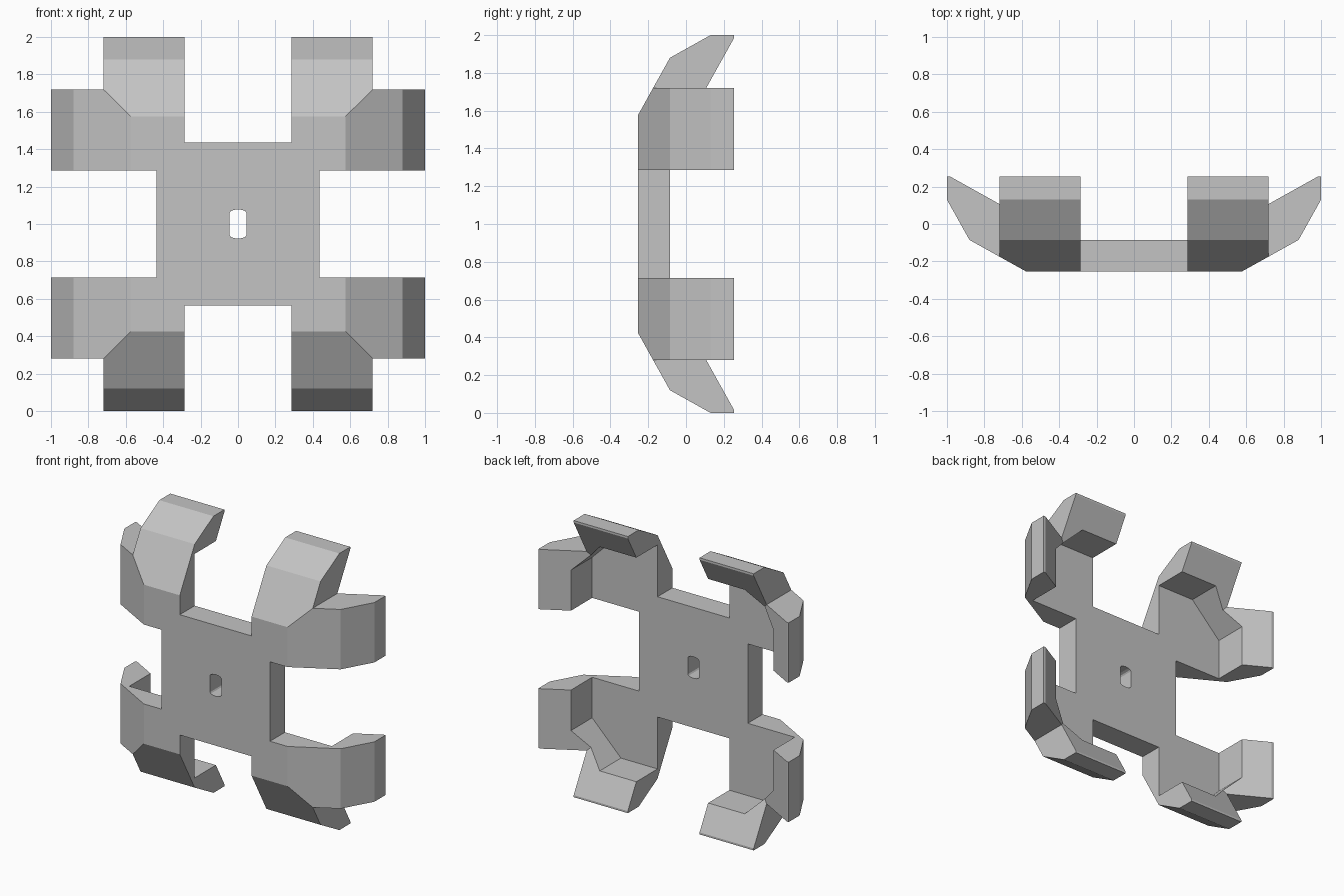
import bpy, bmesh
from math import cos, sin, pi

if "Cube" in bpy.data.objects:
    bpy.data.objects.remove(bpy.data.objects["Cube"])

MID = 1.0  # height of the bracket centre

grey = bpy.data.materials.new("plain_grey")
grey.use_nodes = True
grey.diffuse_color = (0.55, 0.55, 0.55, 1)
grey.node_tree.nodes["Principled BSDF"].inputs["Base Color"].default_value = grey.diffuse_color


def square(half, chamfer=0.0):
    """Square outline, optionally with cut corners."""
    inner = half - chamfer
    if not chamfer:
        return [(half, half), (-half, half), (-half, -half), (half, -half)]
    return [(half, inner), (inner, half), (-inner, half), (-half, inner),
            (-half, -inner), (-inner, -half), (inner, -half), (half, -inner)]


def rect(x0, x1, z0, z1):
    return [(x1, z1), (x0, z1), (x0, z0), (x1, z0)]


def loft(name, sections):
    """Solid through outlines given as (y, points in x and z)."""
    bm = bmesh.new()
    rings = [[bm.verts.new((x, y, z + MID)) for x, z in pts] for y, pts in sections]
    for a, b in zip(rings, rings[1:]):
        n = len(a)
        for i in range(n):
            bm.faces.new((a[i], a[(i + 1) % n], b[(i + 1) % n], b[i]))
    bm.faces.new(rings[0][::-1])
    bm.faces.new(rings[-1])
    bmesh.ops.recalc_face_normals(bm, faces=bm.faces)
    mesh = bpy.data.meshes.new(name)
    bm.to_mesh(mesh)
    bm.free()
    mesh.materials.append(grey)
    obj = bpy.data.objects.new(name, mesh)
    bpy.context.collection.objects.link(obj)
    return obj


def cut(body, cutter):
    """Subtract the cutter from the body and discard it."""
    cutter.hide_render = True
    mod = body.modifiers.new("cut", "BOOLEAN")
    mod.operation = "DIFFERENCE"
    mod.solver = "EXACT"
    mod.object = cutter
    bpy.context.view_layer.objects.active = body
    bpy.ops.object.modifier_apply(modifier=mod.name)
    bpy.data.objects.remove(cutter)


def cut_through(body, outline):
    cut(body, loft("cutter", [(-0.6, outline), (0.6, outline)]))


# Outer shell: faceted square tray
bracket = loft("corner_clip_bracket", [
    (-0.255, square(0.575)), (-0.085, square(0.88)),
    (0.13, square(1.0)), (0.255, square(1.0))])

# Flared mouth and pocket with cut corners
cut(bracket, loft("mouth", [(0.0, square(0.528)), (0.3, square(1.066))]))
cut(bracket, loft("pocket", [(-0.085, square(0.81, 0.23)), (0.158, square(0.81, 0.23))]))

# Open corners and the notch between each pair of clips
for s in (-1, 1):
    for t in (-1, 1):
        xs, zs = sorted((s * 0.72, s * 1.3)), sorted((t * 0.72, t * 1.3))
        cut_through(bracket, rect(*xs, *zs))
    far = sorted((s * 0.435, s * 1.3))
    cut_through(bracket, rect(-0.287, 0.287, *far))
    cut_through(bracket, rect(*far, -0.287, 0.287))

# Centre slot with arched ends
arch = [(0.045 * cos(i * pi / 6), 0.06 + 0.018 * sin(i * pi / 6)) for i in range(7)]
cut_through(bracket, arch + [(-x, -z) for x, z in arch])
